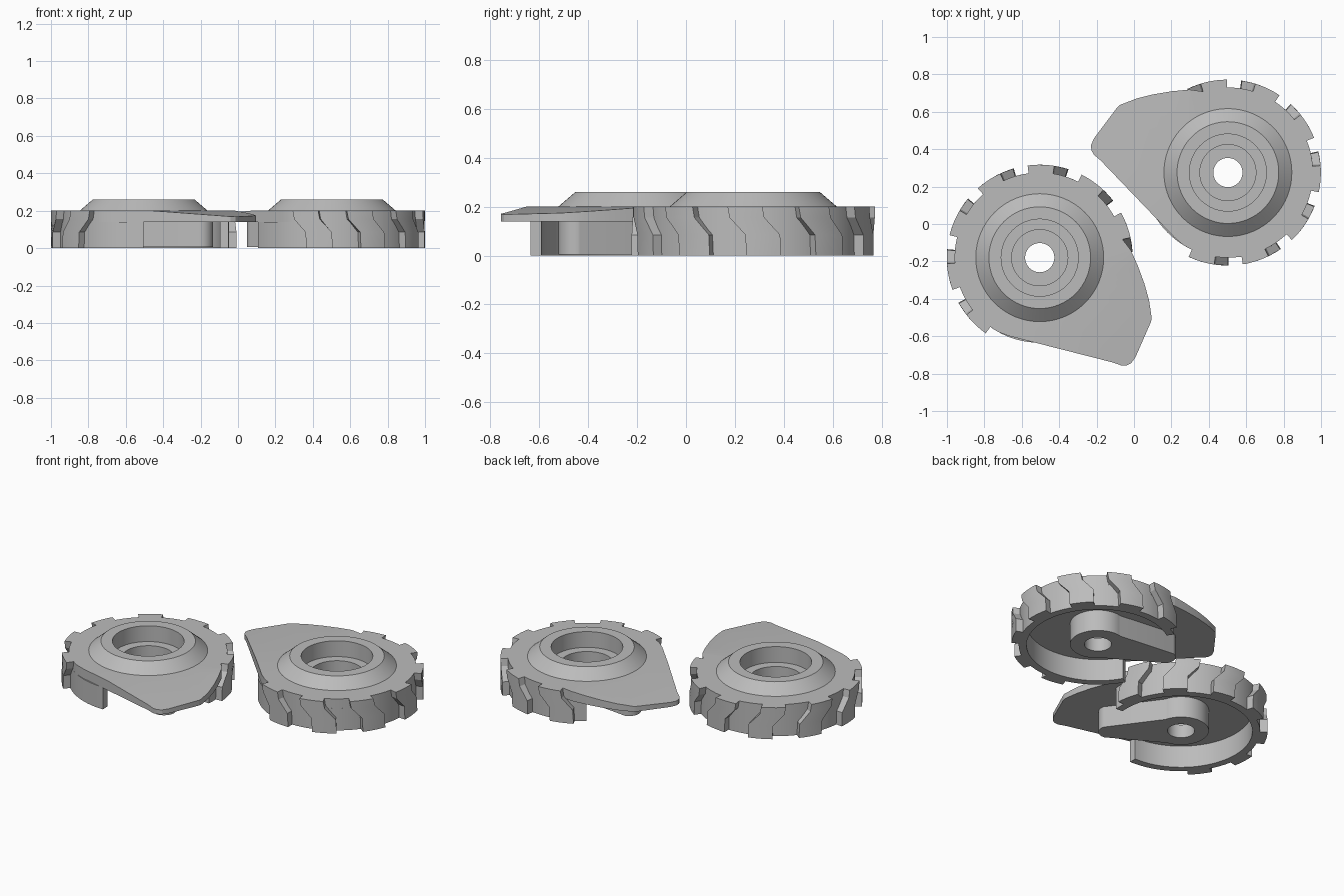
import bpy, bmesh, math
from mathutils import Matrix

if "Cube" in bpy.data.objects:
    bpy.data.objects.remove(bpy.data.objects["Cube"])

grey = bpy.data.materials.new("light grey")
grey.diffuse_color = (0.5, 0.5, 0.5, 1)
grey.use_nodes = True
grey.node_tree.nodes["Principled BSDF"].inputs["Base Color"].default_value = grey.diffuse_color

RIM, TOOTH, INNER = 0.455, 0.497, 0.41
BOT, TOP, FOOT = 0.14, 0.20, 0.005
AXIS = math.radians(-41)          # direction of the spout


def polar(r, deg):
    a = math.radians(deg)
    return (r * math.cos(a), r * math.sin(a))


def arc(r, a0, a1, n, cx=0, cy=0):
    pts = [polar(r, a0 + (a1 - a0) * i / n) for i in range(n + 1)]
    return [(x + cx, y + cy) for x, y in pts]


def finish(bm, name, place):
    bm.transform(place)
    bmesh.ops.recalc_face_normals(bm, faces=bm.faces)
    me = bpy.data.meshes.new(name)
    bm.to_mesh(me)
    bm.free()
    me.materials.append(grey)
    ob = bpy.data.objects.new(name, me)
    bpy.context.collection.objects.link(ob)
    bpy.ops.object.select_all(action='DESELECT')
    ob.select_set(True)
    bpy.context.view_layer.objects.active = ob
    bpy.ops.object.shade_smooth_by_angle(angle=math.radians(25))
    return ob


def prism(loops, z0, z1):
    """Extruded outline; further loops are holes."""
    bm = bmesh.new()
    for loop in loops:
        vs = [bm.verts.new((x, y, z0)) for x, y in loop]
        for a, b in zip(vs, vs[1:] + vs[:1]):
            bm.edges.new((a, b))
    bmesh.ops.triangle_fill(bm, use_beauty=True, edges=bm.edges[:], normal=(0, 0, 1))
    ext = bmesh.ops.extrude_face_region(bm, geom=bm.faces[:], use_keep_orig=True)
    for v in ext["geom"]:
        if isinstance(v, bmesh.types.BMVert):
            v.co.z = z1
    return bm


def lathe(profile, n=64):
    """Closed ring profile turned about z."""
    bm = bmesh.new()
    rings = [[bm.verts.new((*polar(r, 360 * i / n), z)) for r, z in profile] for i in range(n)]
    m = len(profile)
    for i in range(n):
        a, b = rings[i], rings[(i + 1) % n]
        for j in range(m):
            k = (j + 1) % m
            bm.faces.new((a[j], b[j], b[k], a[k]))
    return bm


def loft(sections):
    """Stacked outlines of equal point count, capped at both ends."""
    bm = bmesh.new()
    rows = [[bm.verts.new((x, y, z)) for x, y in pts] for pts, z in sections]
    for lo, hi in zip(rows, rows[1:]):
        for j in range(len(lo)):
            k = (j + 1) % len(lo)
            bm.faces.new((lo[j], lo[k], hi[k], hi[j]))
    bm.faces.new(rows[0][::-1])
    bm.faces.new(rows[-1])
    return bm


def build_wheel(side, place):
    # cover plate with a spout whose top slopes down
    outline = arc(RIM, 12, 241, 64) + [
        (-0.16, -0.42), (0.39, -0.56), (0.438, -0.577), (0.465, -0.576), (0.49, -0.563),
        (0.513, -0.53), (0.594, -0.345), (0.599, -0.325), (0.585, -0.23), (0.56, -0.14),
        (0.525, -0.045), (0.487, 0.04)]
    bm = prism([outline, arc(0.21, 0, 354.375, 63)], BOT, TOP)
    d = (math.cos(AXIS), math.sin(AXIS), 0)
    start = 0.345
    bmesh.ops.bisect_plane(bm, geom=bm.verts[:] + bm.edges[:] + bm.faces[:],
                           plane_co=[c * start for c in d], plane_no=d)
    for v in bm.verts:
        t = v.co.x * d[0] + v.co.y * d[1] - start
        if v.co.z > BOT + 0.01 and t > 0:
            v.co.z -= 0.08 * t
    finish(bm, side + "_cover_plate", place)

    # raised dish with stepped bore
    dish = [(0.342, TOP), (0.272, 0.26), (0.206, 0.26), (0.206, 0.16), (0.15, 0.16),
            (0.15, 0.09), (0.078, 0.09), (0.078, FOOT), (0.155, FOOT), (0.155, BOT),
            (0.21, BOT), (0.21, TOP)]
    finish(lathe(dish), side + "_dish", place)

    # open rim wall below the plate
    wall = arc(RIM, -5, 270, 72) + arc(INNER, 270, -5, 72)
    finish(prism([wall], 0, BOT), side + "_rim_wall", place)

    # tapered arm under the plate
    ax, ay = polar(0.405, -42)
    arm = arc(0.16, 15, 261, 40) + arc(0.07, -99, 15, 16, ax, ay)
    finish(prism([arm, arc(0.155, 0, 354.375, 63)], FOOT, BOT), side + "_arm", place)

    # tread lugs, stepped sideways over their height
    for k in range(7):
        c = 8 + 34.25 * k
        rows = []
        for shift, z in ((-9, 0), (-8.5, 0.085), (-1, 0.155), (0, TOP)):
            a = c + 4.5 + shift
            rows.append((arc(TOOTH, a, a + 16.5, 5) + arc(RIM - 0.02, a + 16.5, a, 5), z))
        finish(loft(rows), f"{side}_tread_lug_{k + 1}", place)


build_wheel("left", Matrix.Translation((-0.504, -0.18, 0)))
# the second wheel is a mirror image
a = math.radians(119.5)
flip = Matrix(((math.cos(a), math.sin(a), 0, 0), (math.sin(a), -math.cos(a), 0, 0),
               (0, 0, 1, 0), (0, 0, 0, 1)))
build_wheel("right", Matrix.Translation((0.502, 0.275, 0)) @ flip)
